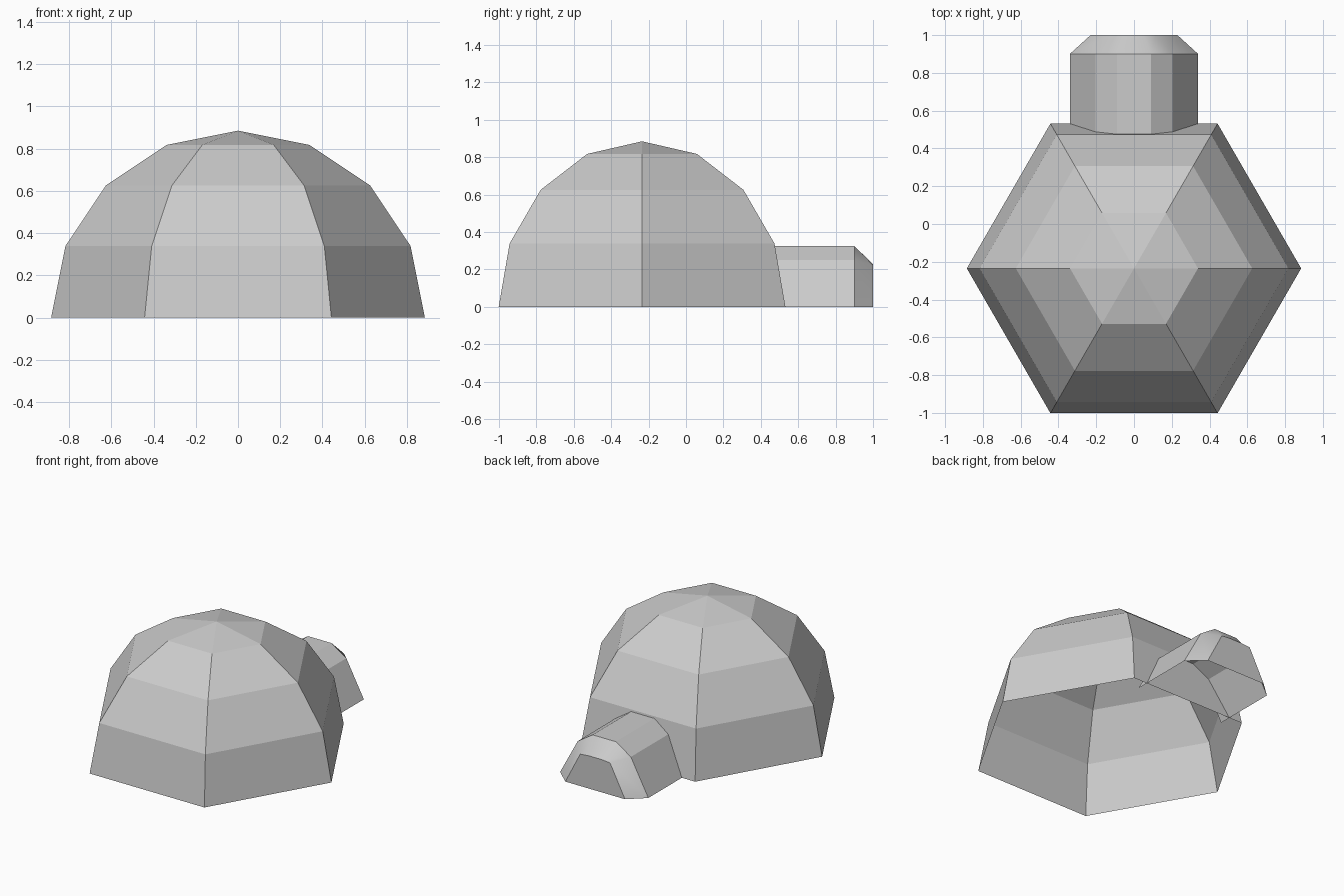
import bpy, bmesh, math

cube = bpy.data.objects.get("Cube")
if cube:
    bpy.data.objects.remove(cube)

# Single snow material
snow = bpy.data.materials.new("pale_grey_snow")
snow.use_nodes = True
GREY = (0.6, 0.6, 0.6, 1)
snow.diffuse_color = GREY
snow.node_tree.nodes["Principled BSDF"].inputs["Base Color"].default_value = GREY


def finish(bm, name):
    mesh = bpy.data.meshes.new(name)
    bm.to_mesh(mesh)
    bm.free()
    mesh.materials.append(snow)
    obj = bpy.data.objects.new(name, mesh)
    bpy.context.collection.objects.link(obj)
    return obj


def bridge(bm, a, b, closed, smooth=False):
    """Join two rows of vertices with quads."""
    for i in range(len(a) if closed else len(a) - 1):
        j = (i + 1) % len(a)
        bm.faces.new((a[i], a[j], b[j], b[i])).smooth = smooth


# Six-sided dome shell, open underneath
SIDES, RADIUS, CENTRE_Y = 6, 0.885, -0.235
bm = bmesh.new()
rings = []
for k in range(4):
    tilt = math.radians(22.5 * k)
    r, z = RADIUS * math.cos(tilt), RADIUS * math.sin(tilt)
    rings.append([bm.verts.new((r * math.cos(t), CENTRE_Y + r * math.sin(t), z))
                  for t in (math.tau * i / SIDES for i in range(SIDES))])
for low, high in zip(rings, rings[1:]):
    bridge(bm, low, high, True)
apex = bm.verts.new((0, CENTRE_Y, RADIUS))
for i in range(SIDES):
    bm.faces.new((rings[-1][i], rings[-1][(i + 1) % SIDES], apex))
finish(bm, "dome")

# Entrance tunnel: faceted arch, bevelled and closed at the outer end
ARCH = [(0.34, 0), (0.205, 0.25), (0.09, 0.325)]
END = [(0.23, 0), (0.115, 0.222), (0.05, 0.228)]
bm = bmesh.new()


def row(half, y):
    points = half + [(-x, z) for x, z in reversed(half)]
    return [bm.verts.new((x, y, z)) for x, z in points]


inner, rim, end = row(ARCH, 0.45), row(ARCH, 0.9), row(END, 1.0)
bridge(bm, rim, inner, False)
bridge(bm, end, rim, False, smooth=True)
bm.faces.new(list(reversed(end)))
bmesh.ops.recalc_face_normals(bm, faces=bm.faces[:])
tunnel = finish(bm, "entrance_tunnel")

# Keep the tunnel rim and end face crisp around the smooth bevel
for edge in tunnel.data.edges:
    ys = [tunnel.data.vertices[v].co.y for v in edge.vertices]
    if abs(ys[0] - ys[1]) < 0.001:
        edge.use_edge_sharp = True
